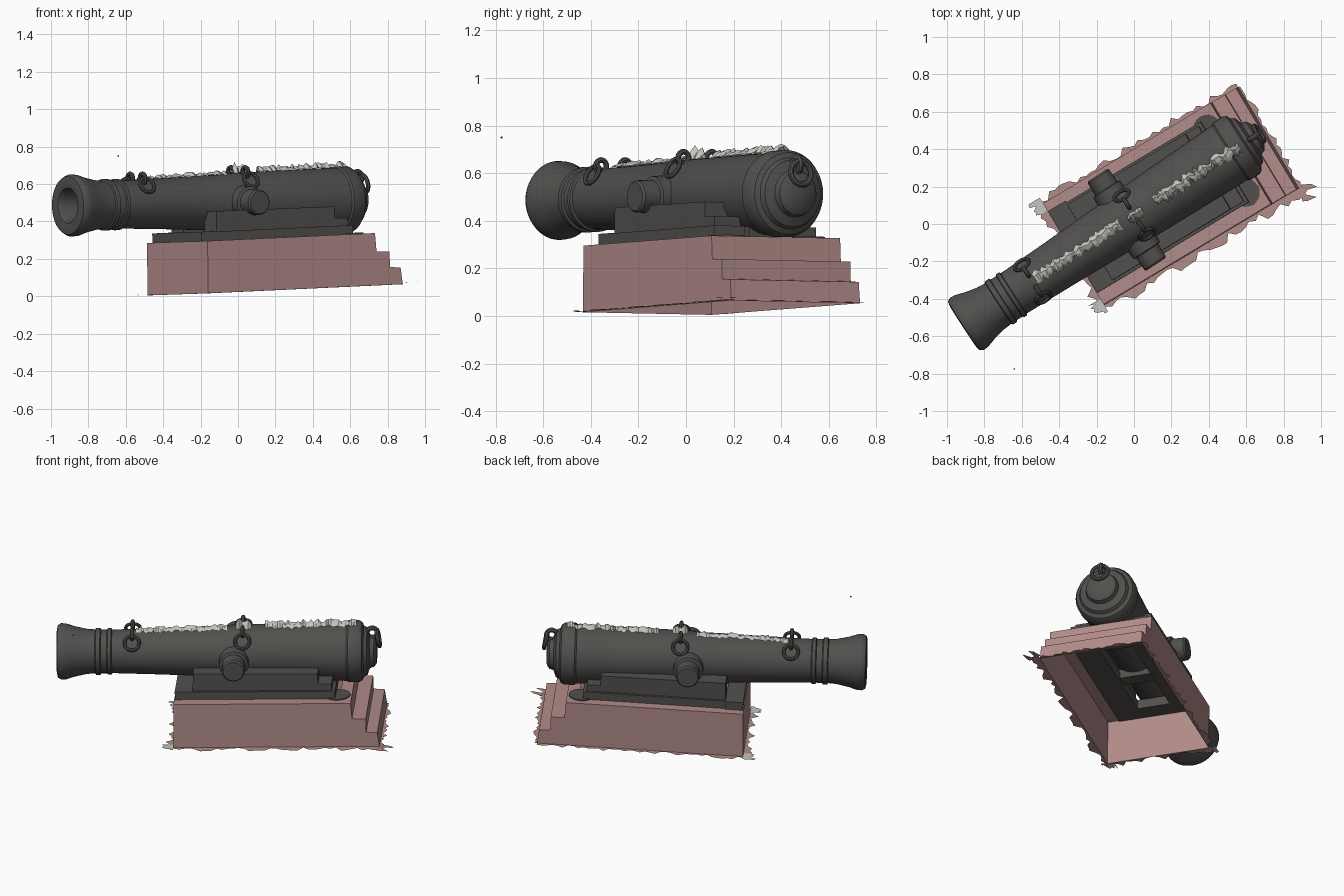
import bpy, bmesh, math, random
from math import radians
from mathutils import Matrix, Vector

random.seed(4)
if "Cube" in bpy.data.objects:
    bpy.data.objects.remove(bpy.data.objects["Cube"], do_unlink=True)


def material(name, colour):
    m = bpy.data.materials.new(name)
    m.use_nodes = True
    m.diffuse_color = (*colour, 1)
    bsdf = m.node_tree.nodes["Principled BSDF"]
    bsdf.inputs["Base Color"].default_value = (*colour, 1)
    bsdf.inputs["Roughness"].default_value = 0.9
    return m


IRON = material("dark iron", (0.085, 0.08, 0.075))
STONE = material("pink stone", (0.44, 0.26, 0.25))
SNOW = material("pale snow", (0.55, 0.56, 0.51))

T, R = Matrix.Translation, Matrix.Rotation
# Frames: x runs from muzzle to breech, y to the side
PLINTH = T((0, 0, 0.025)) @ R(radians(31), 4, "Z") @ R(radians(-2.3), 4, "Y") @ R(radians(-1), 4, "X")
BARREL = T((-0.91, -0.545, 0.485)) @ R(radians(33.1), 4, "Z") @ R(radians(-0.95), 4, "Y")


def finish(name, bm, mat, frame, smooth=False):
    mesh = bpy.data.meshes.new(name)
    bm.to_mesh(mesh)
    bm.free()
    mesh.materials.append(mat)
    ob = bpy.data.objects.new(name, mesh)
    bpy.context.collection.objects.link(ob)
    ob.matrix_world = frame
    if smooth:
        bpy.ops.object.select_all(action="DESELECT")
        ob.select_set(True)
        bpy.context.view_layer.objects.active = ob
        bpy.ops.object.shade_smooth_by_angle(angle=radians(35))
    return ob


def lathe(name, profile, mat, frame, steps=40):
    """Turn (along, radius) points about the local x axis."""
    bm = bmesh.new()
    vs = [bm.verts.new((s, 0, r)) for s, r in profile]
    es = [bm.edges.new(p) for p in zip(vs, vs[1:])]
    bmesh.ops.spin(bm, geom=vs + es, cent=(0, 0, 0), axis=(1, 0, 0),
                   angle=math.tau, steps=steps, use_duplicate=False)
    bmesh.ops.remove_doubles(bm, verts=bm.verts, dist=0.0005)
    bmesh.ops.recalc_face_normals(bm, faces=bm.faces)
    return finish(name, bm, mat, frame, True)


def extrude_side(points, y0, y1):
    """Side outline in x and z, extruded across y."""
    bm = bmesh.new()
    face = bm.faces.new([bm.verts.new((x, y0, z)) for x, z in points])
    out = bmesh.ops.extrude_face_region(bm, geom=[face])
    moved = [v for v in out["geom"] if isinstance(v, bmesh.types.BMVert)]
    bmesh.ops.translate(bm, verts=moved, vec=(0, y1 - y0, 0))
    bmesh.ops.recalc_face_normals(bm, faces=bm.faces)
    return bm


def block(name, x0, x1, y0, y1, z0, z1, mat=IRON):
    bm = extrude_side([(x0, z0), (x1, z0), (x1, z1), (x0, z1)], y0, y1)
    return finish(name, bm, mat, PLINTH)


def ring(name, big, small, frame):
    """Torus lying in the local xy plane."""
    bm = bmesh.new()
    vs = [bm.verts.new((big + small * math.cos(a), 0, small * math.sin(a)))
          for a in [math.tau * i / 8 for i in range(8)]]
    es = [bm.edges.new((vs[i], vs[i - 1])) for i in range(8)]
    bmesh.ops.spin(bm, geom=vs + es, cent=(0, 0, 0), axis=(0, 0, 1),
                   angle=math.tau, steps=20)
    bmesh.ops.remove_doubles(bm, verts=bm.verts, dist=0.0005)
    bmesh.ops.recalc_face_normals(bm, faces=bm.faces)
    return finish(name, bm, IRON, frame, True)


# Stepped hollow plinth: open below, open in the middle of the top
X0, X1, Y0, Y1, TOP = -0.36, 0.855, -0.29, 0.34, 0.28
outline = [(X0, 0), (X1, 0), (X1 - 0.01, 0.09), (0.78, 0.095), (0.78, 0.178),
           (0.70, 0.182), (0.695, TOP), (X0 + 0.01, TOP)]
bm = extrude_side(outline, Y0, Y1)
bm.normal_update()
top = max(bm.faces, key=lambda f: f.calc_center_median().z)
bottom = [f for f in bm.faces if f.normal.z < -0.9]
bmesh.ops.inset_region(bm, faces=[top], thickness=0.1)
bmesh.ops.delete(bm, geom=bottom + [top], context="FACES")
finish("plinth", bm, STONE, PLINTH)


def skirt(name, a, b, reach, mat=STONE, n=40):
    """Ragged strip of ground along one foot of the plinth."""
    bm = bmesh.new()
    a, b = Vector(a), Vector(b)
    out = Vector((b.y - a.y, a.x - b.x, 0)).normalized()
    pairs = []
    for i in range(n + 1):
        p = a.lerp(b, i / n)
        q = p + out * reach * random.uniform(0.1, 1)
        pairs.append((bm.verts.new(p), bm.verts.new(q)))
    for (p, q), (r, s) in zip(pairs, pairs[1:]):
        bm.faces.new((p, q, s, r))
    finish(name, bm, mat, PLINTH)


skirt("right_ground_edge", (X0 - 0.03, Y0, 0.003), (X1 + 0.03, Y0, 0.003), 0.06)
skirt("left_ground_edge", (X1, Y1, 0.003), (X0, Y1, 0.003), 0.045)
skirt("front_ground_edge", (X0, Y1 + 0.03, 0.003), (X0, Y0 - 0.03, 0.003), 0.055, n=24)
skirt("back_ground_edge", (X1, Y0, 0.003), (X1, Y1, 0.003), 0.035, n=24)
skirt("back_corner_ground", (X1 - 0.02, Y0 - 0.07, 0.01), (X1 + 0.02, Y0 + 0.01, 0.01), 0.09, n=5)
for y in (Y0 - 0.02, Y1 - 0.02):
    skirt("front_corner_snow", (X0, y + 0.06, 0.006), (X0, y - 0.02, 0.006), 0.08, SNOW, 8)

# Carriage: stepped cheeks on low ledges, with cross bars
MID = 0.03
for name, side in (("right", -1), ("left", 1)):
    y_in, y_out = MID + side * 0.11, MID + side * 0.235
    block(name + "_ledge", -0.335, 0.6, MID + side * 0.1, MID + side * 0.25, TOP - 0.01, 0.328)
    cheek = [(-0.24, 0.32), (0.58, 0.32), (0.58, 0.368), (0.50, 0.37),
             (0.50, 0.432), (-0.235, 0.437)]
    finish(name + "_cheek", extrude_side(cheek, y_in, y_out), IRON, PLINTH)
    # Dark worn patch on the stone beside the breech
    bm = bmesh.new()
    bmesh.ops.create_cone(bm, cap_ends=True, segments=20, radius1=0.075, radius2=0.075, depth=0.008)
    finish(name + "_stain", bm, IRON, PLINTH @ T((0.61, MID + side * 0.2, TOP + 0.002)))
block("front_cross_bar", -0.345, -0.24, -0.22, 0.29, TOP - 0.01, 0.33)
block("middle_cross_bar", 0.0, 0.08, -0.08, 0.14, 0.29, 0.35)
block("breech_wedge", 0.42, 0.6, -0.05, 0.15, TOP - 0.01, 0.345)

# Barrel with bore, flared muzzle, raised bands and breech
lathe("barrel", [
    (0.32, 0), (0.32, 0.075), (0.03, 0.08), (0, 0.095), (-0.005, 0.13), (0, 0.155),
    (0.02, 0.166), (0.05, 0.164), (0.10, 0.148), (0.17, 0.133), (0.22, 0.129),
    (0.225, 0.138), (0.25, 0.138), (0.255, 0.129), (0.29, 0.129), (0.295, 0.137),
    (0.315, 0.137), (0.32, 0.128), (0.6, 0.136), (1.0, 0.151), (1.03, 0.156),
    (1.7, 0.175), (1.71, 0.183), (1.77, 0.183), (1.79, 0.172), (1.80, 0.15),
    (1.82, 0.14), (1.835, 0.10), (1.86, 0.092), (1.875, 0.07), (1.88, 0)], IRON, BARREL, 48)

# Trunnions with shoulder collars
lathe("trunnions", [
    (-0.285, 0), (-0.285, 0.06), (-0.275, 0.068), (-0.20, 0.07), (-0.195, 0.085),
    (-0.12, 0.09), (0.12, 0.09), (0.195, 0.085), (0.20, 0.07), (0.275, 0.068),
    (0.285, 0.06), (0.285, 0)], IRON,
    BARREL @ T((1.04, 0, 0.0)) @ R(radians(90), 4, "Z"), 28)

# Lifting rings: an upright eye and a loose ring on each side
for place, s, r in (("front", 0.44, 0.131), ("middle", 1.09, 0.157)):
    for name, side in (("right", 1), ("left", -1)):
        eye = BARREL @ R(side * radians(24), 4, "X") @ T((s, 0, r + 0.018))
        ring(f"{place}_{name}_eye", 0.027, 0.012, eye @ R(radians(90), 4, "Y"))
        loose = BARREL @ R(side * radians(46), 4, "X") @ T((s, 0, r + 0.016))
        ring(f"{place}_{name}_ring", 0.043, 0.010, loose @ R(side * radians(14), 4, "X"))

# Breech eye and hanging ring
ring("breech_eye", 0.03, 0.015, BARREL @ T((1.85, 0, 0.12)) @ R(radians(90), 4, "X"))
ring("breech_ring", 0.05, 0.012, BARREL @ T((1.885, 0, 0.085)) @ R(radians(80), 4, "Y"))


def snow(name, s0, s1, r0, r1, width, height):
    """Jagged crest draped along the top of the barrel."""
    bm = bmesh.new()
    n = int((s1 - s0) / 0.015)
    rows = []
    for i in range(n + 1):
        t = i / n
        r = r0 + (r1 - r0) * t + 0.002
        w = width * random.uniform(0.4, 1) / r
        mid = random.uniform(-0.06, 0.06)
        crest = height * random.uniform(0.25, 1)
        row = []
        for k, lift in ((-1, 0), (-0.4, crest * 0.6), (0.3, crest), (1, 0)):
            a = mid + k * w
            row.append(bm.verts.new((s0 + (s1 - s0) * t, (r + lift) * math.sin(a),
                                     (r + lift) * math.cos(a))))
        rows.append(row)
    for p, q in zip(rows, rows[1:]):
        for k in range(3):
            bm.faces.new((p[k], q[k], q[k + 1], p[k + 1]))
    finish(name, bm, SNOW, BARREL)


snow("front_snow", 0.46, 1.0, 0.133, 0.152, 0.036, 0.022)
snow("middle_snow", 1.05, 1.14, 0.157, 0.159, 0.03, 0.06)
snow("back_snow", 1.22, 1.76, 0.162, 0.18, 0.038, 0.03)

# Tiny loose chip in the air
bm = bmesh.new()
bmesh.ops.create_icosphere(bm, subdivisions=1, radius=0.005)
finish("loose_chip", bm, IRON, T((-0.64, -0.775, 0.75)))
